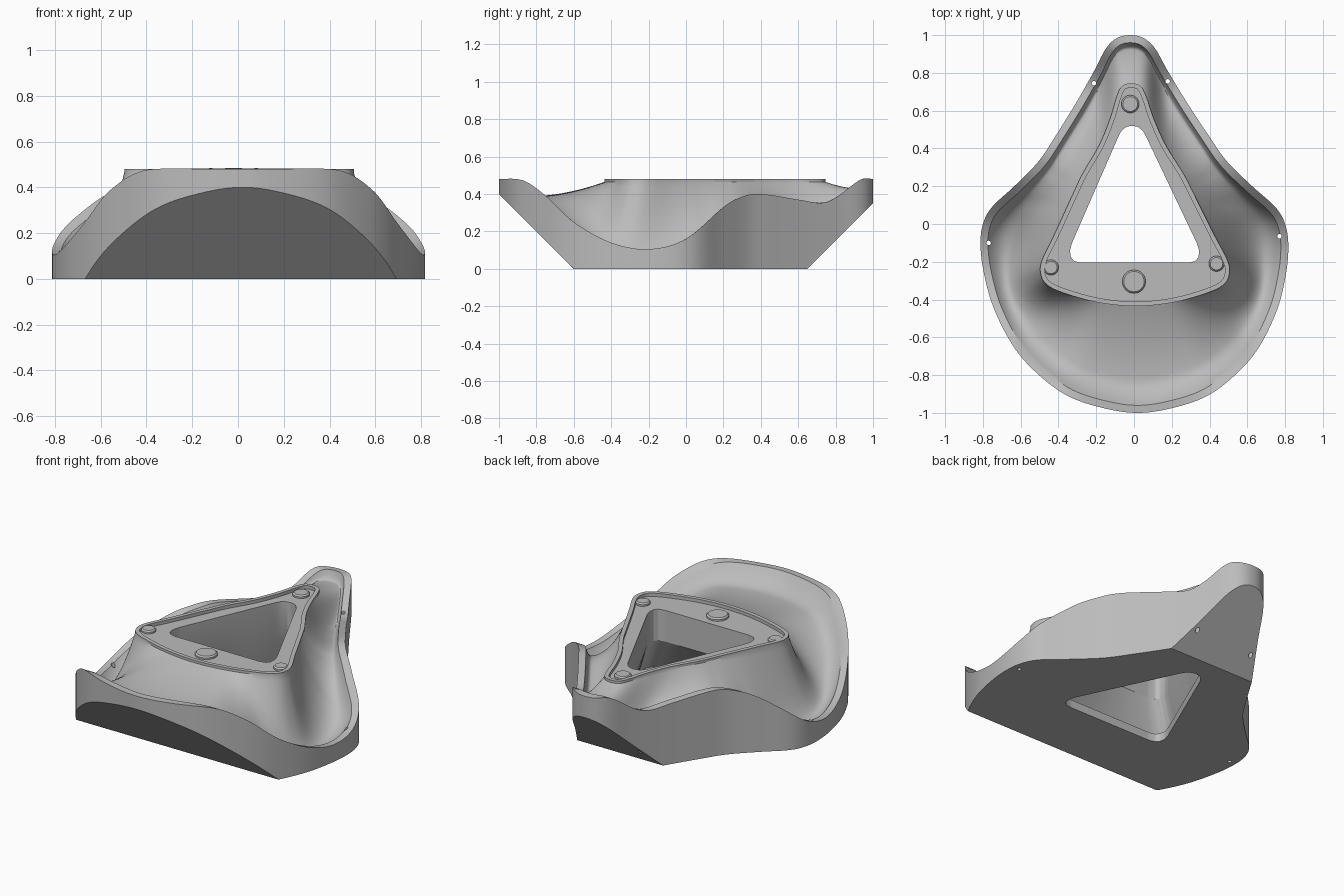
import bpy, bmesh, math
from mathutils import Vector

cube = bpy.data.objects.get("Cube")
if cube:
    bpy.data.objects.remove(cube)

N = 288          # points in each loop
TOP = 0.48       # height of the platform lip

grey = bpy.data.materials.new("plain grey")
grey.use_nodes = True
grey.diffuse_color = (0.5, 0.5, 0.5, 1)
grey.node_tree.nodes["Principled BSDF"].inputs["Base Color"].default_value = (0.5, 0.5, 0.5, 1)


def spline(pts, steps=8):
    """Smooth curve through 2D points, level at both ends."""
    p = [Vector(q) for q in pts]
    start = Vector((2 * p[0].x - p[1].x, p[1].y))
    end = Vector((2 * p[-1].x - p[-2].x, p[-2].y))
    p = [start] + p + [end]
    out = []
    for a, b, c, d in zip(p, p[1:], p[2:], p[3:]):
        for i in range(steps):
            t = i / steps
            out.append(0.5 * (2 * b + (c - a) * t + (2 * a - 5 * b + 4 * c - d) * t * t
                              + (3 * b - a - 3 * c + d) * t ** 3))
    return out + [p[-2]]


def loop(half):
    """Mirror a half outline and sample it on evenly spaced rays."""
    out = []
    for i in range(N):
        phi = 2 * math.pi * i / N
        side = 1 if phi <= math.pi else -1
        s = min(phi, 2 * math.pi - phi)
        d = Vector((math.sin(s), math.cos(s)))
        for p, q in zip(half, half[1:]):
            cp, cq = d.cross(p), d.cross(q)
            if cp >= -1e-6 and cq <= 1e-6 and cp - cq > 1e-9:
                t = min(max(cp / (cp - cq), 0), 1)
                v = p.lerp(q, t)
                break
        out.append(Vector((side * v.x - 0.02 * v.y, v.y)))   # slight lean of the tip
    return out


def inset(ring, dist):
    out = []
    for i, p in enumerate(ring):
        t = (ring[(i + 1) % N] - ring[i - 1]).normalized()
        out.append(p + Vector((t.y, -t.x)) * dist)
    return out


def at(ring, z):
    return [Vector((p.x, p.y, z)) for p in ring]


# Plan outlines, from the back tip round to the front
outer = loop(spline([(0, 1), (.07, .985), (.13, .93), (.195, .81), (.295, .64), (.41, .46),
                     (.5, .33), (.63, .2), (.75, .09), (.8, 0), (.815, -.11), (.8, -.26),
                     (.75, -.45), (.65, -.65), (.53, -.79), (.37, -.91), (.18, -.975), (0, -1)]))
platform = loop(spline([(0, .745), (.05, .73), (.08, .67), (.115, .56), (.175, .42), (.265, .27),
                        (.31, .18), (.42, -.05), (.49, -.19), (.5, -.26), (.47, -.32),
                        (.38, -.365), (.2, -.415), (0, -.435)]))
opening = loop([Vector(p) for p in [(0, .52), (.03, .515), (.055, .495), (.07, .47), (.33, -.1),
                                    (.342, -.14), (.338, -.175), (.32, -.197), (.28, -.205), (0, -.205)]])
inner = inset(outer, 0.04)

# Rim height from front to back
rim_curve = spline([(-1, .48), (-.87, .472), (-.75, .39), (-.6, .25), (-.4, .14), (-.2, .105), (0, .16),
                    (.2, .33), (.3, .385), (.4, .4), (.6, .37), (.72, .352), (.8, .38), (.93, .475), (1, .48)])


def rim(y):
    for a, b in zip(rim_curve, rim_curve[1:]):
        if y <= b.x:
            return a.lerp(b, max(0, (y - a.x) / (b.x - a.x))).y
    return TOP


def bowl(t):
    """Ring of the dished surface, t = 0 at the platform and 1 at the rim."""
    ring = []
    for a, b in zip(platform, inner):
        p = a.lerp(b, t)
        edge = rim(b.y)
        k = min(max((b.y + 0.2) / 0.7, 0), 1)
        k = k * k * (3 - 2 * k)                   # 0 at the front, 1 at the back
        valley = 0.74 + 0.1 * k
        low = edge - 0.055 - 0.1 * (edge - 0.105) * (1 - k)
        if t < valley:
            z = low + (0.465 - low) * (1 - t / valley) ** 1.8
        else:
            z = low + (edge - low) * ((t - valley) / (1 - valley)) ** 2
        ring.append(Vector((p.x, p.y, z)))
    return ring


def finish(bm, name):
    bmesh.ops.remove_doubles(bm, verts=bm.verts, dist=1e-5)
    bmesh.ops.recalc_face_normals(bm, faces=bm.faces)
    me = bpy.data.meshes.new(name)
    bm.to_mesh(me)
    bm.free()
    me.materials.append(grey)
    ob = bpy.data.objects.new(name, me)
    bpy.context.collection.objects.link(ob)
    return ob


def smooth(ob):
    bpy.ops.object.select_all(action='DESELECT')
    ob.select_set(True)
    bpy.context.view_layer.objects.active = ob
    bpy.ops.object.shade_smooth_by_angle(angle=math.radians(30))


# Body: underside, slanted ends, wall, rim, bowl, platform and flared core in one loft
FRONT, BACK = -0.6, 0.65
foot = [Vector((p.x, min(max(p.y, FRONT), BACK), 0)) for p in outer]
wall_low = [Vector((p.x, p.y, max(0, FRONT - p.y, p.y - BACK))) for p in outer]
wall_top = [Vector((p.x, p.y, rim(p.y))) for p in outer]
lip = inset(platform, 0.024)
rings = [at(opening, 0), foot, wall_low, wall_top]
rings += [bowl(1 - k / 32) for k in range(33)]
rings += [at(platform, TOP), at(lip, TOP), at(lip, 0.46), at(opening, 0.46), at(opening, 0.27),
          at([p * 0.88 for p in platform], 0.05), at(opening, 0.05)]

bm = bmesh.new()
grid = [[bm.verts.new(p) for p in r] for r in rings]
for a, b in zip(grid, grid[1:] + grid[:1]):
    for i in range(N):
        j = (i + 1) % N
        bm.faces.new((a[i], a[j], b[j], b[i]))
bmesh.ops.dissolve_degenerate(bm, dist=1e-5, edges=bm.edges)
body = finish(bm, "basin_body")


def disc(bm, x, y, r, z0, z1, r_top=None, seg=32):
    ret = bmesh.ops.create_cone(bm, cap_ends=True, segments=seg, radius1=r,
                                radius2=r_top or r, depth=z1 - z0)
    bmesh.ops.translate(bm, verts=ret["verts"], vec=(x, y, (z0 + z1) / 2))


# Small drain holes beside the rim
bm = bmesh.new()
for x, y in [(-.212, .745), (.178, .755), (-.77, -.1), (.77, -.065)]:
    disc(bm, x, y, 0.012, -0.1, 0.7, seg=16)
cutter = finish(bm, "drain_hole_cutter")
cutter.hide_render = True
cutter.hide_viewport = True
cut = body.modifiers.new("drain holes", 'BOOLEAN')
cut.operation = 'DIFFERENCE'
cut.solver = 'EXACT'
cut.object = cutter
smooth(body)

# Round studs on the platform
studs = [("back_stud", -.02, .635, .047), ("right_stud", -.44, -.23, .041),
         ("left_stud", .437, -.21, .041), ("front_stud", 0, -.305, .062)]
for name, x, y, r in studs:
    bm = bmesh.new()
    disc(bm, x, y, r, 0.44, 0.47)
    disc(bm, x, y, r, 0.47, 0.478, r - 0.008)
    smooth(finish(bm, name))
